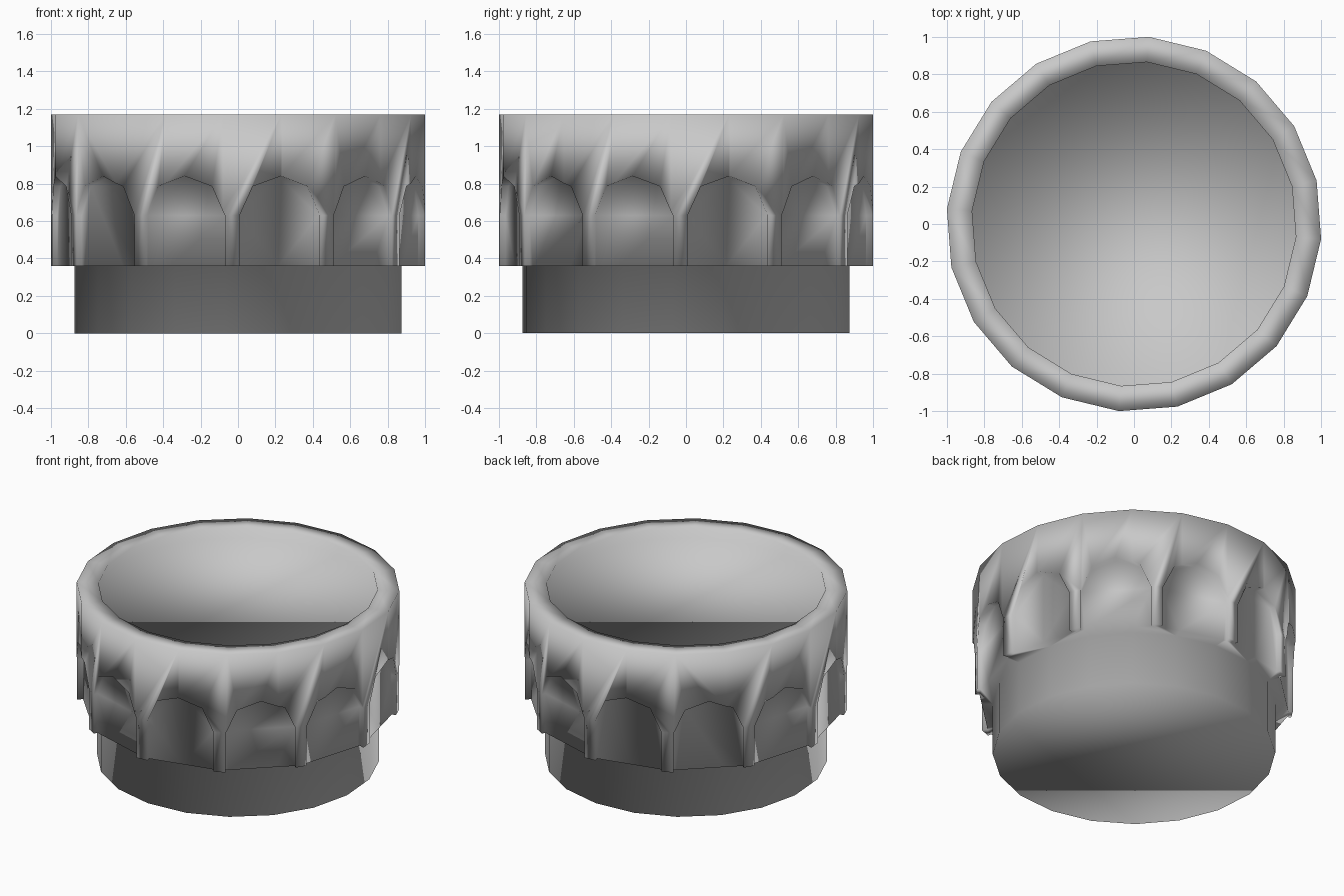
import bpy, bmesh, math
from mathutils import Matrix, Vector

old = bpy.data.objects.get("Cube")
if old:
    bpy.data.objects.remove(old, do_unlink=True)

SIDES = 20
FLUTES = 12
BODY_TURN = math.radians(-4.6)
FLUTE_TURN = math.radians(-76.7)

grey = bpy.data.materials.new("plain_grey")
grey.use_nodes = True
colour = (0.58, 0.58, 0.58, 1)
grey.diffuse_color = colour
grey.node_tree.nodes["Principled BSDF"].inputs["Base Color"].default_value = colour


def make_object(name, bm):
    bmesh.ops.recalc_face_normals(bm, faces=bm.faces)
    mesh = bpy.data.meshes.new(name)
    bm.to_mesh(mesh)
    bm.free()
    mesh.materials.append(grey)
    obj = bpy.data.objects.new(name, mesh)
    bpy.context.collection.objects.link(obj)
    return obj


def ring(bm, radius, z):
    turns = [BODY_TURN + math.tau * i / SIDES for i in range(SIDES)]
    return [bm.verts.new((radius * math.cos(a), radius * math.sin(a), z)) for a in turns]


# Stepped drum: narrow foot, wide grip, and a shallow recess in the top
profile = [(0.877, 0), (0.877, 0.36), (1.003, 0.36),
           (1.003, 1.17), (0.868, 1.17), (0.868, 1.10)]
bm = bmesh.new()
rings = [ring(bm, r, z) for r, z in profile]
for low, high in zip(rings, rings[1:]):
    for i in range(SIDES):
        j = (i + 1) % SIDES
        bm.faces.new((low[i], low[j], high[j], high[i]))
bm.faces.new(rings[0])
bm.faces.new(rings[-1])
knob = make_object("fluted_knob", bm)

# Arched prisms that carve the finger flutes
half = [(0.22, 0.3), (0.22, 0.63), (0.15, 0.785)]
arch = half + [(0, 0.84)] + [(-x, z) for x, z in reversed(half)]
bm = bmesh.new()
for k in range(FLUTES):
    spin = Matrix.Rotation(FLUTE_TURN + math.tau * k / FLUTES, 3, 'Z')
    back, front = [[bm.verts.new(spin @ Vector((r, x, z))) for x, z in arch]
                   for r in (0.94, 1.2)]
    bm.faces.new(back)
    bm.faces.new(front)
    for i in range(len(arch)):
        j = (i + 1) % len(arch)
        bm.faces.new((back[i], back[j], front[j], front[i]))
cutter = make_object("flute_cutter", bm)
cutter.hide_render = True

# Carve the flutes, then shade the whole knob smooth
cut = knob.modifiers.new("flutes", 'BOOLEAN')
cut.operation = 'DIFFERENCE'
cut.solver = 'EXACT'
cut.object = cutter
bpy.ops.object.select_all(action='DESELECT')
knob.select_set(True)
bpy.context.view_layer.objects.active = knob
bpy.ops.object.modifier_apply(modifier=cut.name)
bpy.data.objects.remove(cutter, do_unlink=True)
bpy.ops.object.shade_smooth()
